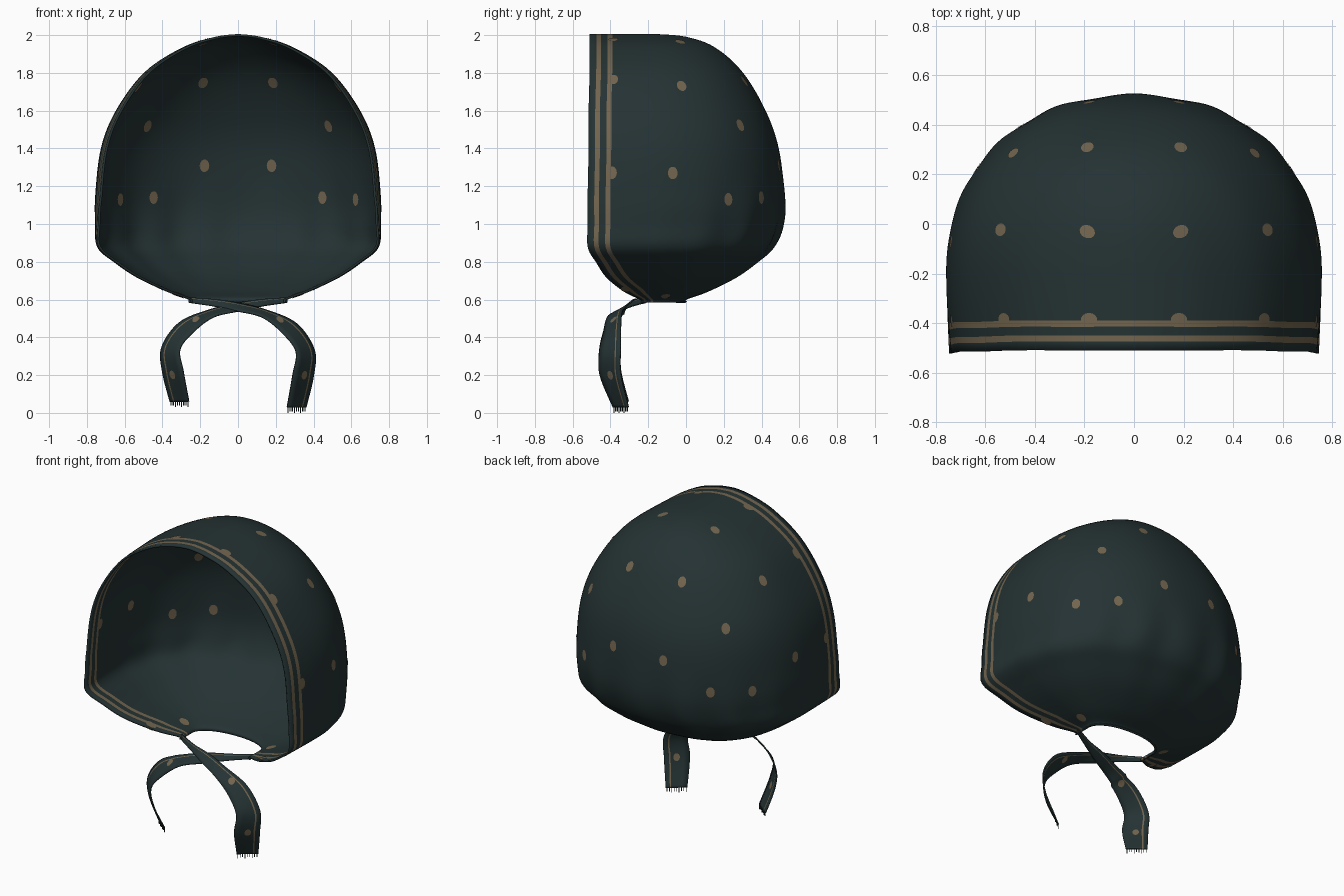
import bpy, bmesh, math
from mathutils import Vector
from mathutils.bvhtree import BVHTree

if "Cube" in bpy.data.objects:
    bpy.data.objects.remove(bpy.data.objects["Cube"])


def material(name, rgb):
    m = bpy.data.materials.new(name)
    m.diffuse_color = (*rgb, 1)
    m.use_nodes = True
    m.node_tree.nodes["Principled BSDF"].inputs["Base Color"].default_value = m.diffuse_color
    return m


CLOTH = material("dark teal cloth", (0.018, 0.032, 0.033))
TAN = material("tan print", (0.17, 0.13, 0.078))


def finish(name, bm, thick=0.0):
    me = bpy.data.meshes.new(name)
    bm.to_mesh(me)
    bm.free()
    me.materials.append(CLOTH)
    me.materials.append(TAN)
    for p in me.polygons:
        p.use_smooth = True
    ob = bpy.data.objects.new(name, me)
    bpy.context.collection.objects.link(ob)
    if thick:
        mod = ob.modifiers.new("cloth thickness", 'SOLIDIFY')
        mod.thickness = thick
        mod.offset = 0
    return ob


def spline(keys, steps):
    """Catmull-Rom samples through tuples of any length."""
    out = []
    n = len(keys)
    for i in range(n - 1):
        a, b, c, d = (keys[max(0, min(n - 1, i + k))] for k in (-1, 0, 1, 2))
        for s in range(steps):
            t = s / steps
            out.append([0.5 * (2 * q + (r - p) * t + (2 * p - 5 * q + 4 * r - e) * t * t
                               + (3 * q - p - 3 * r + e) * t ** 3)
                        for p, q, r, e in zip(a, b, c, d)])
    out.append(list(keys[-1]))
    return out


def loft(rows, striped):
    """Sheet through rows of points; the listed columns become printed stripes."""
    bm = bmesh.new()
    grid = [[bm.verts.new(p) for p in row] for row in rows]
    for r0, r1 in zip(grid, grid[1:]):
        for j in range(len(r0) - 1):
            f = bm.faces.new((r0[j], r0[j + 1], r1[j + 1], r1[j]))
            f.material_index = int(j in striped)
    bmesh.ops.remove_doubles(bm, verts=bm.verts, dist=0.0004)
    bmesh.ops.recalc_face_normals(bm, faces=bm.faces)
    return bm


def add_dots(name, tree, centres, rx, rz, lift):
    """Thin oval print on both sides of a cloth sheet."""
    bm = bmesh.new()
    for c in centres:
        loc, n, _, _ = tree.find_nearest(Vector(c))
        t1 = n.cross(Vector((0, 0, 1))).normalized()
        t2 = n.cross(t1)
        for side in (1, -1):
            ring = []
            for k in range(14):
                a = side * k * math.tau / 14
                p = tree.find_nearest(loc + t1 * rx * math.cos(a) + t2 * rz * math.sin(a))[0]
                ring.append(bm.verts.new(p + n * side * lift))
            mid = bm.verts.new(loc + n * side * lift)
            for k in range(14):
                bm.faces.new((mid, ring[k], ring[(k + 1) % 14])).material_index = 1
    finish(name, bm)


# Hood: horizontal U sections (z, half width, front y, bend start y, back y)
profile = [
    (2.0, 0, -.51, -.2, -.16), (1.985, .12, -.51, -.2, .0), (1.93, .29, -.51, -.2, .15),
    (1.8, .49, -.51, -.2, .295), (1.6, .64, -.515, -.2, .415), (1.4, .72, -.515, -.2, .485),
    (1.15, .75, -.52, -.2, .515), (1.0, .75, -.52, -.2, .505), (.88, .74, -.52, -.2, .455),
    (.8, .65, -.475, -.19, .37), (.72, .53, -.42, -.17, .26), (.645, .37, -.325, -.14, .11),
    (.605, .26, -.245, -.13, 0), (.585, .25, -.24, -.13, 0)]
EDGE = (0, .035, .06, .095, .12)      # hem and stripe lines, measured from the front edge
BEND = 96


def section(z, w, yf, yc, yb):
    w = max(w, 0)
    front = 0.965 if z > 1.15 else 0.965 + 0.025 * min(1, (1.15 - z) / .25)
    span = yc - yf
    offs = [e * min(1, span / .2) for e in EDGE]
    offs += [offs[-1] + (span - offs[-1]) * k / 5 for k in range(1, 5)]
    side = []
    for o in offs:
        t = o / span
        side.append((w * (front + (1 - front) * math.sin(t * math.pi / 2)), yf + o, z))
    # gathers at the lower back
    gather = 0.014 * max(0, 1 - abs(z - .93) / .33)
    back = []
    for k in range(BEND + 1):
        a = math.pi * k / BEND
        c, s = math.cos(a), math.sin(a)
        g = 1 + gather * s * math.cos(16 * (a - math.pi / 2))
        back.append((w * g * math.copysign(abs(c) ** .92, c),
                     yc + (yb - yc) * g * max(s, 0) ** .92, z))
    return side + back + [(-x, y, h) for x, y, h in reversed(side)]


rows = [section(*r) for r in spline(profile, 6)]
cols = len(rows[0]) - 1
hood = loft(rows, {1, 3, cols - 2, cols - 4})
tree = BVHTree.FromBMesh(hood)
finish("hood", hood, 0.012)

# Printed dots, mirrored left and right
half = [(.19, .315, 1.76), (.5, .3, 1.53), (.18, .49, 1.31), (.45, .39, 1.14), (.63, .22, 1.13),
        (.55, -.02, 1.74), (.74, -.07, 1.27), (.19, -.03, 1.97), (.3, -.11, .67),
        (.18, -.385, 1.97), (.52, -.385, 1.76), (.72, -.39, 1.27), (.4, -.32, .68)]
add_dots("hood_dots", tree, [(s * x, y, z) for x, y, z in half for s in (1, -1)],
         .026, .034, .0085)

# Ties: centre and half-width vector along the ribbon; each crosses to the other side
ribbon = [(-.26, -.22, .597, 0, .004, .014), (-.13, -.285, .583, 0, .012, .018),
          (0, -.33, .56, .005, .03, .02), (.14, -.375, .525, .012, .04, .018),
          (.27, -.39, .45, .04, .045, .022), (.355, -.402, .33, .048, .055, .005),
          (.345, -.4, .2, .055, .055, 0), (.31, -.345, .03, .05, .04, 0)]


def tie(name, s, raise_end, dy):
    pts = []
    for x, y, z, a, b, c in spline(ribbon, 8):
        z += raise_end * max(0, (.55 - z) / .52)
        shift = dy if z > .5 else 0
        pts.append([(s * (x + f * a), y + f * b + shift, z + f * c)
                    for f in (-1, -.5, 0, .5, .62, 1)])
    bm = loft(pts, {3})
    t = BVHTree.FromBMesh(bm)
    finish(name, bm, 0.008)
    add_dots(name + "_dots", t, [(s * .35, -.4, .2), (s * .22, -.38, .49)], .02, .024, .006)
    # frayed threads on the cut end
    bm = bmesh.new()
    lo, hi = Vector(pts[-1][0]), Vector(pts[-1][-1])
    for k in range(9):
        p = lo.lerp(hi, (k + .3) / 9)
        q = lo.lerp(hi, (k + .6) / 9)
        drop = Vector((0, 0, -.03 if k % 3 == 0 else -.022))
        bm.faces.new([bm.verts.new(v) for v in (p, q, q + drop, p + drop)])
    finish(name + "_fringe", bm, 0.004)


tie("right_tie", 1, 0, 0)
tie("left_tie", -1, .03, .012)
